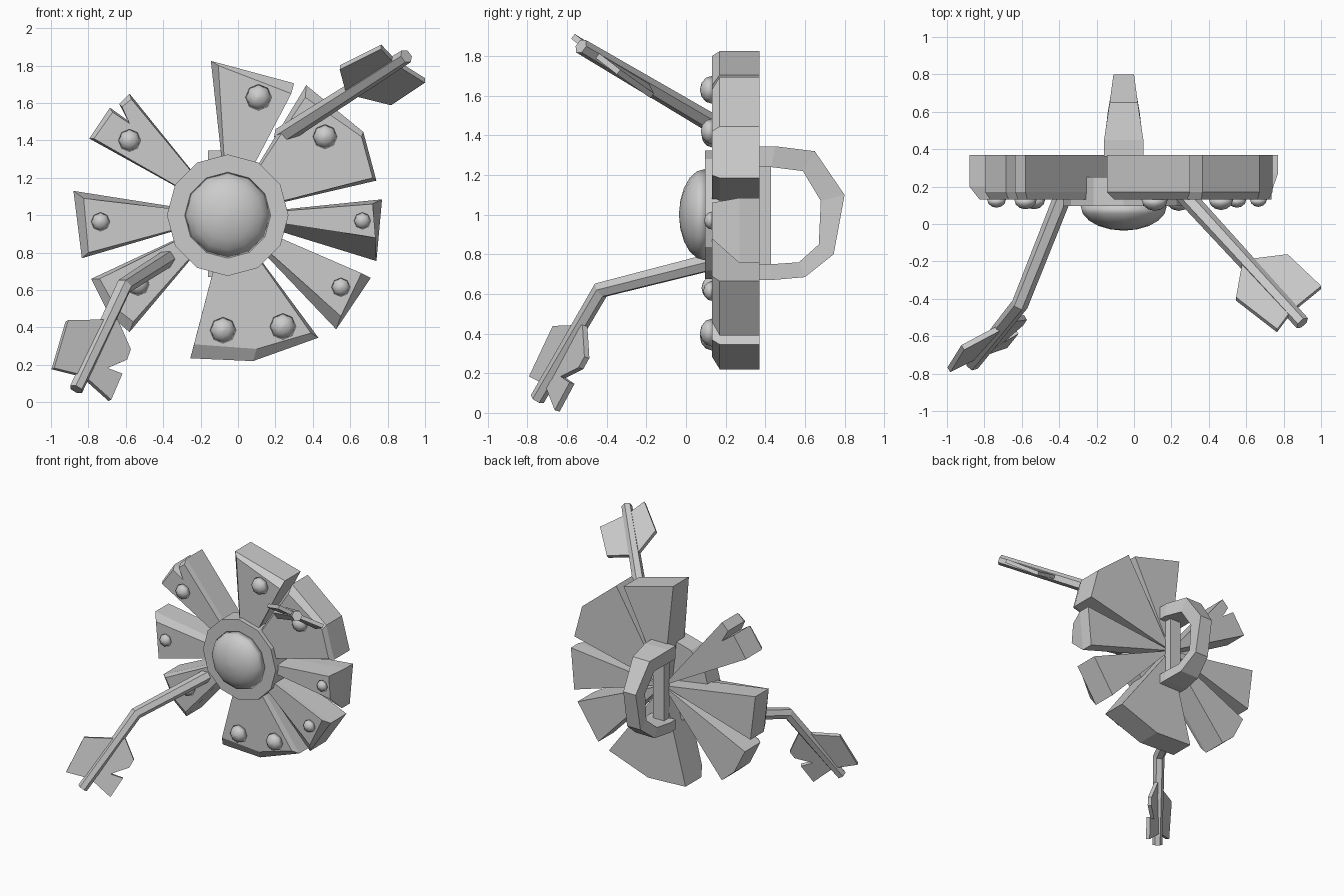
import bpy, bmesh
from math import sin, cos, pi
from mathutils import Vector

cube = bpy.data.objects.get("Cube")
if cube:
    bpy.data.objects.remove(cube)

grey = bpy.data.materials.new("weathered grey")
grey.use_nodes = True
tone = (0.6, 0.6, 0.6, 1)
grey.diffuse_color = tone
grey.node_tree.nodes["Principled BSDF"].inputs["Base Color"].default_value = tone

HUB_X, HUB_Z = -0.055, 1.0
FRONT, BACK = 0.13, 0.37


def finish(name, bm, smooth=False):
    bmesh.ops.recalc_face_normals(bm, faces=bm.faces)
    mesh = bpy.data.meshes.new(name)
    bm.to_mesh(mesh)
    bm.free()
    mesh.materials.append(grey)
    for poly in mesh.polygons:
        poly.use_smooth = smooth
    obj = bpy.data.objects.new(name, mesh)
    bpy.context.collection.objects.link(obj)
    return obj


def loft(name, loops, smooth=False):
    """Bridge closed loops of equal length and cap both ends."""
    bm = bmesh.new()
    rings = [[bm.verts.new(p) for p in loop] for loop in loops]
    n = len(rings[0])
    for a, b in zip(rings, rings[1:]):
        for i in range(n):
            j = (i + 1) % n
            bm.faces.new((a[i], a[j], b[j], b[i]))
    bm.faces.new(rings[0])
    bm.faces.new(rings[-1])
    return finish(name, bm, smooth)


def plank(name, outer, face, shoulder=0.17):
    """Wedge running out from the hub, with a chamfered front rim."""
    def loop(points, y):
        return [(x, y, z) for x, z in [(HUB_X, HUB_Z)] + points]
    loft(name, [loop(face, FRONT), loop(outer, shoulder), loop(outer, BACK)])


def turned(name, x, z, profile, sides, smooth=False):
    """Turn a (radius, y) profile around the y axis."""
    loops = [[(x + r * sin(2 * pi * i / sides), y, z + r * cos(2 * pi * i / sides))
              for i in range(sides)] for r, y in profile]
    return loft(name, loops, smooth)


def dome(name, x, z, radius, base, depth, sides, steps):
    arc = [i * pi / 2 / steps for i in range(steps)] + [pi / 2 - 0.04]
    profile = [(radius * cos(a), base - depth * sin(a)) for a in arc]
    turned(name, x, z, profile, sides, True)


def shaft(name, path, radii):
    """Six-sided rod along a path."""
    pts = [Vector(p) for p in path]
    loops = []
    for i, p in enumerate(pts):
        along = (pts[min(i + 1, len(pts) - 1)] - pts[max(i - 1, 0)]).normalized()
        side = along.cross(Vector((0, 0, 1))).normalized()
        up = side.cross(along)
        loops.append([p + radii[i] * (side * cos(k * pi / 3) + up * sin(k * pi / 3))
                      for k in range(6)])
    loft(name, loops)


def vane(name, points, thickness=0.03):
    """Flat fletching plate."""
    pts = [Vector(p) for p in points]
    normal = Vector()
    for a, b in zip(pts, pts[1:] + pts[:1]):
        normal += a.cross(b)
    shift = normal.normalized() * thickness / 2
    loft(name, [[p - shift for p in pts], [p + shift for p in pts]])


# Planks, clockwise from the top
plank("plank_top", [(-0.145, 1.825), (0.3, 1.705)], [(-0.105, 1.8), (0.285, 1.65)])
plank("plank_upper_left", [(0.365, 1.695), (0.67, 1.445), (0.74, 1.185)],
      [(0.36, 1.63), (0.66, 1.42), (0.72, 1.2)])
plank("plank_left", [(0.77, 1.085), (0.74, 0.755)], [(0.72, 1.06), (0.735, 0.88)], 0.27)
plank("plank_lower_left", [(0.71, 0.665), (0.525, 0.39)], [(0.66, 0.69), (0.55, 0.46)])
plank("plank_bottom", [(0.43, 0.345), (0.08, 0.22), (-0.255, 0.235)],
      [(0.39, 0.37), (0.1, 0.285), (-0.235, 0.31)])
plank("plank_lower_right", [(-0.58, 0.375), (-0.69, 0.47), (-0.785, 0.66)],
      [(-0.56, 0.43), (-0.65, 0.5), (-0.74, 0.66)])
plank("plank_right", [(-0.835, 0.77), (-0.88, 1.13)], [(-0.8, 0.8), (-0.825, 1.09)], 0.2)
plank("plank_upper_right_split",
      [(-0.795, 1.41), (-0.685, 1.575), (-0.58, 1.5), (-0.635, 1.595), (-0.58, 1.65)],
      [(-0.77, 1.41), (-0.67, 1.55), (-0.58, 1.49), (-0.62, 1.58), (-0.57, 1.62)])

# Hub ring and boss
turned("hub_ring", HUB_X, HUB_Z, [(0.325, 0.25), (0.325, 0.095)], 12)
dome("hub_boss", HUB_X, HUB_Z, 0.23, 0.095, 0.13, 12, 5)

# Rivets
for i, (x, z, r) in enumerate([
        (0.11, 1.63, 0.07), (0.465, 1.42, 0.065), (0.665, 0.97, 0.045),
        (0.55, 0.615, 0.05), (0.24, 0.405, 0.07), (-0.08, 0.385, 0.07),
        (-0.535, 0.63, 0.06), (-0.735, 0.965, 0.05), (-0.58, 1.4, 0.06)]):
    dome(f"rivet_{i + 1}", x, z, r, FRONT, r * 0.85, 8, 3)

# Grip on the back: outer y, z, inner y, z, half width
grip = [(0.36, 1.345, 0.36, 1.24, 0.105), (0.45, 1.345, 0.43, 1.24, 0.105),
        (0.65, 1.32, 0.59, 1.22, 0.075), (0.8, 1.1, 0.68, 1.07, 0.055),
        (0.745, 0.8, 0.67, 0.85, 0.06), (0.6, 0.685, 0.57, 0.76, 0.085),
        (0.43, 0.67, 0.43, 0.75, 0.105), (0.36, 0.67, 0.36, 0.75, 0.105)]
loft("grip", [[(HUB_X - w, yo, zo), (HUB_X + w, yo, zo), (HUB_X + w, yi, zi), (HUB_X - w, yi, zi)]
              for yo, zo, yi, zi, w in grip])
loft("grip_bar", [[(HUB_X + sx * 0.05, y, z) for sx, y in
                   ((-1, 0.36), (1, 0.36), (1, 0.43), (-1, 0.43))] for z in (0.72, 1.27)])

# Straight arrow
shaft("straight_arrow_shaft", [(0.23, 0.2, 1.42), (0.9, -0.53, 1.85)], [0.05, 0.04])
vane("straight_arrow_vane", [(0.545, -0.4, 1.79), (0.765, -0.57, 1.9), (0.84, -0.47, 1.82),
                             (1.0, -0.34, 1.72), (0.82, -0.17, 1.6), (0.58, -0.2, 1.66)])

# Bent arrow
shaft("bent_arrow_shaft", [(-0.36, 0.2, 0.78), (-0.61, -0.43, 0.62), (-0.865, -0.75, 0.07)],
      [0.048, 0.045, 0.038])
vane("bent_arrow_vane", [(-0.69, -0.54, 0.44), (-0.915, -0.66, 0.435), (-0.99, -0.78, 0.18),
                         (-0.83, -0.7, 0.14), (-0.685, -0.65, 0.01), (-0.625, -0.575, 0.15),
                         (-0.705, -0.62, 0.18), (-0.6, -0.53, 0.225), (-0.58, -0.5, 0.28),
                         (-0.65, -0.51, 0.44)])
